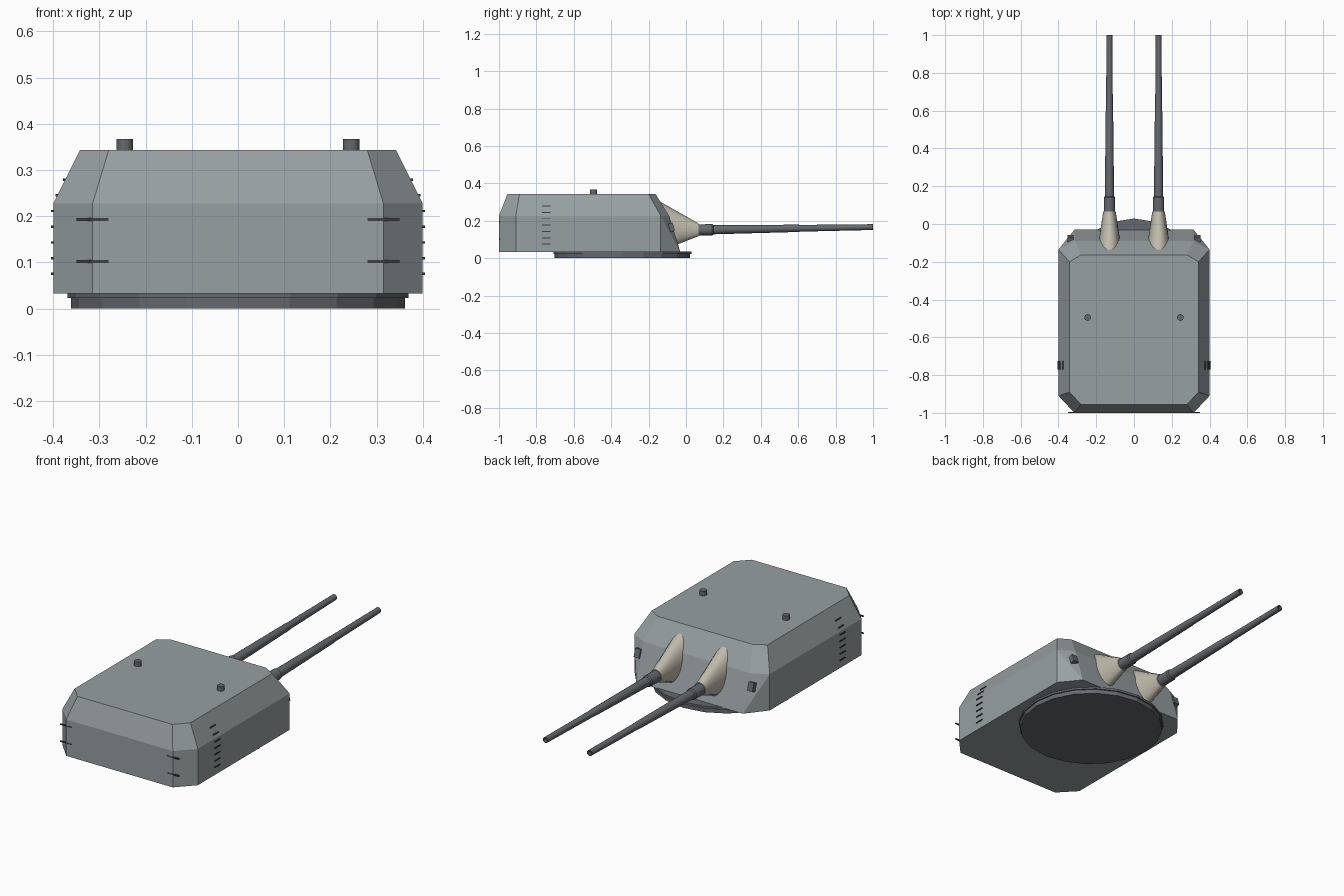
import bpy, bmesh, math
from mathutils import Vector

if "Cube" in bpy.data.objects:
    bpy.data.objects.remove(bpy.data.objects["Cube"])


def material(name, rgb):
    m = bpy.data.materials.new(name)
    m.diffuse_color = (*rgb, 1)
    m.use_nodes = True
    m.node_tree.nodes["Principled BSDF"].inputs["Base Color"].default_value = m.diffuse_color
    return m


PAINT = material("hull_paint", (0.31, 0.35, 0.36))
STEEL = material("gun_steel", (0.13, 0.14, 0.155))
DARK = material("dark_metal", (0.05, 0.052, 0.055))
CANVAS = material("canvas", (0.52, 0.49, 0.41))


def finish(bm, name, mat, smooth=False):
    bmesh.ops.recalc_face_normals(bm, faces=bm.faces)
    me = bpy.data.meshes.new(name)
    bm.to_mesh(me)
    bm.free()
    ob = bpy.data.objects.new(name, me)
    bpy.context.collection.objects.link(ob)
    me.materials.append(mat)
    if smooth:
        bpy.ops.object.select_all(action='DESELECT')
        ob.select_set(True)
        bpy.context.view_layer.objects.active = ob
        bpy.ops.object.shade_smooth_by_angle(angle=math.radians(35))
    return ob


def loft(name, loops, mat, smooth=False, split=()):
    """Skin a list of equal-length point loops and cap both ends."""
    bm = bmesh.new()
    rows = [[bm.verts.new(p) for p in lp] for lp in loops]
    n = len(rows[0])
    for r, (a, b) in enumerate(zip(rows, rows[1:])):
        for i in range(n):
            j = (i + 1) % n
            if (r, i) in split:
                # diagonal runs from the upper chamfer corner to the lower front corner
                lo, up = (i, j) if i == 0 else (j, i)
                bm.faces.new((a[lo], a[up], b[up]))
                bm.faces.new((a[lo], b[up], b[lo]))
            else:
                bm.faces.new((a[i], a[j], b[j], b[i]))
    bm.faces.new(rows[0])
    bm.faces.new(rows[-1])
    return finish(bm, name, mat, smooth)


def box(name, loc, size, mat, tilt=0):
    bpy.ops.mesh.primitive_cube_add(size=1, location=loc, rotation=(tilt, 0, 0))
    ob = bpy.context.object
    ob.name, ob.scale = name, size
    ob.data.materials.append(mat)


def cylinder(name, loc, r, h, n, mat, turn=0):
    bpy.ops.mesh.primitive_cylinder_add(radius=r, depth=h, vertices=n, location=loc,
                                        rotation=(0, 0, turn))
    ob = bpy.context.object
    ob.name = name
    ob.data.materials.append(mat)


# armoured gunhouse: bottom, knuckle and roof outlines
def outline(half, z):
    return [(x, y, z) for x, y in half] + [(-x, y, z) for x, y in reversed(half)]


rear = [(0.40, -0.91), (0.315, -1.0)]
low = outline([(0.315, -0.03), (0.40, -0.135)] + rear, 0.033)
mid = outline([(0.315, -0.09), (0.40, -0.135)] + rear, 0.227)
top = outline([(0.28, -0.163), (0.342, -0.20), (0.342, -0.89), (0.28, -0.955)], 0.343)
loft("gunhouse", [low, mid, top], PAINT, split={(0, 0), (0, 6)})

# turning ring under the gunhouse
cylinder("base_ring", (0, -0.34, 0.012), 0.362, 0.024, 20, STEEL)
cylinder("ring_flange", (0, -0.34, 0.029), 0.369, 0.012, 20, STEEL)


# ring of points across the gun axis
def ring(x, y, z, rx, rz, n):
    return [(x + rx * math.cos(2 * math.pi * i / n), y,
             z + rz * math.sin(2 * math.pi * i / n)) for i in range(n)]


def gun_z(y):
    return 0.150 + 0.0165 * y


def turned(name, x, profile, mat, n=16):
    loft(name, [ring(x, y, gun_z(y), r, r, n) for y, r in profile], mat, True)


for side, tag in ((-1, "left"), (1, "right")):
    x = 0.13 * side
    # canvas gun shroud, taller than wide where it meets the face
    loft("gun_shroud_" + tag, [ring(x, -0.16, 0.172, 0.067, 0.143, 24),
                               ring(x, 0.067, 0.152, 0.033, 0.034, 24)], CANVAS, True)
    # sleeve and barrel with an open bore
    turned("gun_sleeve_" + tag, x, [(0.03, 0.030), (0.14, 0.030), (0.146, 0.025)], STEEL)
    turned("gun_barrel_" + tag, x, [(0.1, 0.025), (0.20, 0.024), (0.60, 0.0195), (0.61, 0.018),
                                    (1.0, 0.0155), (1.0, 0.010), (0.93, 0.010)], STEEL)
    # roof vents
    cylinder("roof_vent_" + tag, (0.245 * side, -0.495, 0.352), 0.018, 0.03, 16, STEEL)
    # sighting port on the front corner
    box("sight_port_" + tag, (0.335 * side, -0.078, 0.165), (0.032, 0.026, 0.045), STEEL, 0.3)
    # ladder rungs up the side
    for i in range(7):
        z = 0.075 + 0.034 * i
        px = 0.40 - max(0, z - 0.227) * 0.5
        box(f"side_rung_{tag}_{i + 1}", (px * side, -0.748, z), (0.009, 0.045, 0.005), DARK)
    # rear grab bars across the corners
    for i, z in enumerate((0.102, 0.193)):
        box(f"rear_bar_{tag}_{i + 1}", (0.315 * side, -0.998, z), (0.07, 0.006, 0.006), DARK)
